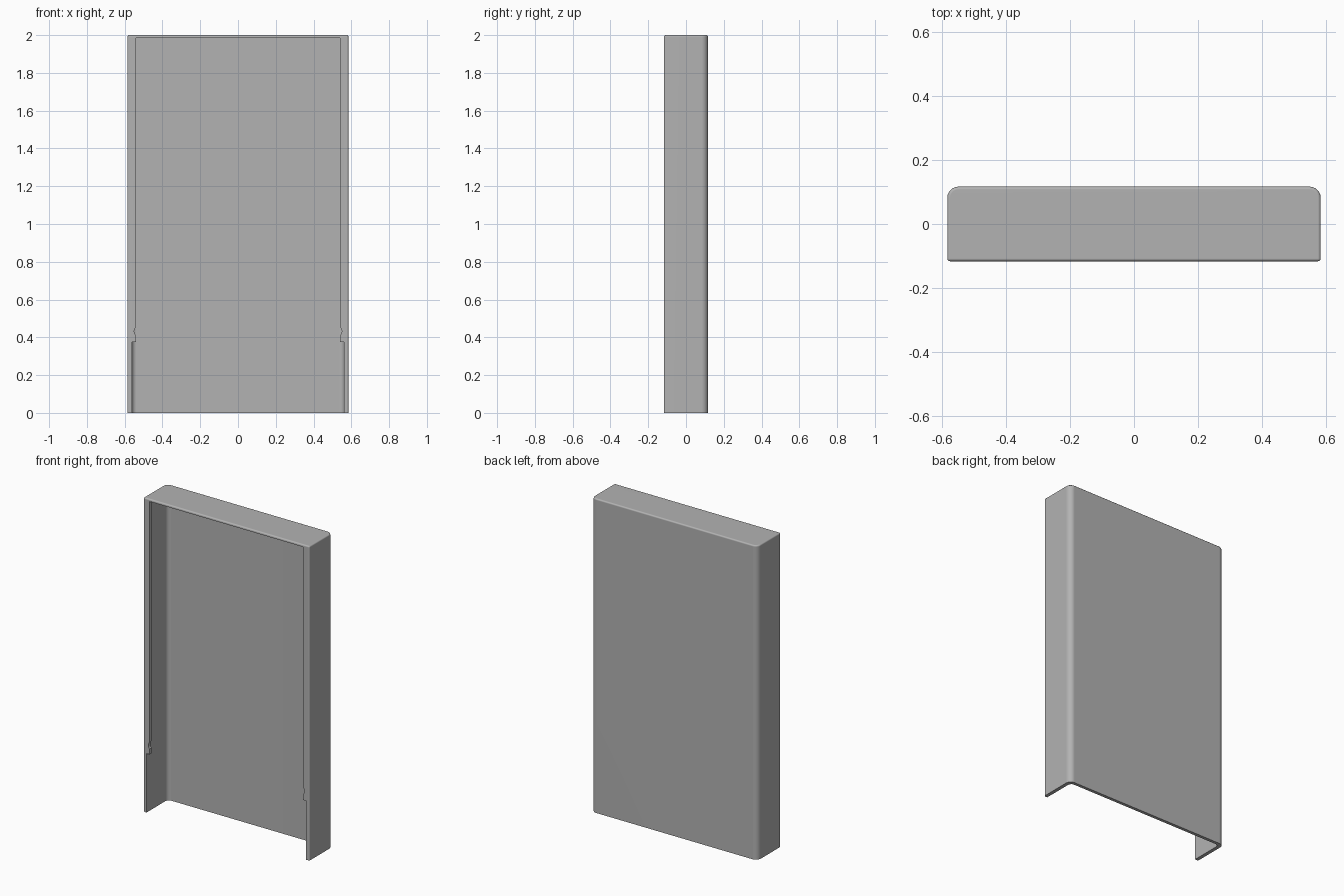
import bpy, bmesh, math

W, D, H = 0.585, 0.117, 2.0      # half width, half depth, height
INNER, RIM = 0.562, 0.54         # half widths of the cavity and the front opening
BACK, LIP, TOP = 0.02, 0.02, 0.015

cube = bpy.data.objects.get("Cube")
if cube:
    bpy.data.objects.remove(cube, do_unlink=True)

grey = bpy.data.materials.new("plain_grey")
grey.use_nodes = True
colour = (0.45, 0.45, 0.45, 1)
grey.diffuse_color = colour
grey.node_tree.nodes["Principled BSDF"].inputs["Base Color"].default_value = colour


def prism(bm, points, height_vector):
    """Extrude a flat outline along a vector."""
    face = bm.faces.new([bm.verts.new(p) for p in points])
    new = bmesh.ops.extrude_face_region(bm, geom=[face])["geom"]
    bmesh.ops.translate(bm, vec=height_vector,
                        verts=[g for g in new if isinstance(g, bmesh.types.BMVert)])
    bmesh.ops.recalc_face_normals(bm, faces=bm.faces)


def box(x, y0, y1, z0, z1):
    bm = bmesh.new()
    prism(bm, [(-x, y0, z0), (x, y0, z0), (x, y1, z0), (-x, y1, z0)], (0, 0, z1 - z0))
    return bm


def round_edges(bm, rule, radius, segments):
    edges = [e for e in bm.edges if all(rule(v.co) for v in e.verts)]
    bmesh.ops.bevel(bm, geom=edges, offset=radius, segments=segments,
                    profile=0.5, affect='EDGES', clamp_overlap=True)


def round_back_corners(bm, x, y, radius):
    edges = [e for e in bm.edges
             if abs(e.verts[0].co.z - e.verts[1].co.z) > 1
             and all(abs(v.co.y - y) < 1e-4 for v in e.verts)]
    bmesh.ops.bevel(bm, geom=edges, offset=radius, segments=6,
                    profile=0.5, affect='EDGES')


def finish(bm, name):
    mesh = bpy.data.meshes.new(name)
    bm.to_mesh(mesh)
    bm.free()
    obj = bpy.data.objects.new(name, mesh)
    bpy.context.collection.objects.link(obj)
    mesh.materials.append(grey)
    return obj


# Outer body: large rounds on the back corners, small ones on top and front
bm = box(W, -D, D, 0, H)
round_back_corners(bm, W, D, 0.035)
small = [e for e in bm.edges
         if all(v.co.z > H - 1e-4 for v in e.verts)
         or (all(v.co.y < -D + 1e-4 for v in e.verts)
             and abs(e.verts[0].co.z - e.verts[1].co.z) > 1)]
bmesh.ops.bevel(bm, geom=small, offset=0.009, segments=3, profile=0.5, affect='EDGES')
cover = finish(bm, "cover_shell")

# Cavity behind the front rim, open at the bottom
bm = box(INNER, -D + LIP, D - BACK, -0.1, H - TOP)
round_back_corners(bm, INNER, D - BACK, 0.025)
cavity = finish(bm, "cavity_cutter")

# Front opening: wide at the bottom, with a small notch above the step
side = [(INNER, -0.1), (INNER, 0.375), (RIM, 0.375), (RIM, 0.41),
        (RIM + 0.008, 0.42), (RIM + 0.01, 0.435), (RIM, 0.46), (RIM, H - TOP)]
outline = side + [(-x, z) for x, z in reversed(side)]
bm = bmesh.new()
prism(bm, [(x, -0.2, z) for x, z in outline], (0, 0.25, 0))
opening = finish(bm, "opening_cutter")

# Cut the shell and bake the result
for cutter in (cavity, opening):
    cutter.hide_render = True
    mod = cover.modifiers.new(cutter.name, 'BOOLEAN')
    mod.operation = 'DIFFERENCE'
    mod.solver = 'EXACT'
    mod.object = cutter
graph = bpy.context.evaluated_depsgraph_get()
cover.data = bpy.data.meshes.new_from_object(cover.evaluated_get(graph))
cover.modifiers.clear()
for cutter in (cavity, opening):
    bpy.data.objects.remove(cutter, do_unlink=True)
cover.data.name = "cover_shell"

# Smooth rounds, crisp edges
bpy.ops.object.select_all(action='DESELECT')
cover.select_set(True)
bpy.context.view_layer.objects.active = cover
bpy.ops.object.shade_smooth_by_angle(angle=math.radians(35))
weighted = cover.modifiers.new("weighted_normals", 'WEIGHTED_NORMAL')
weighted.keep_sharp = True
